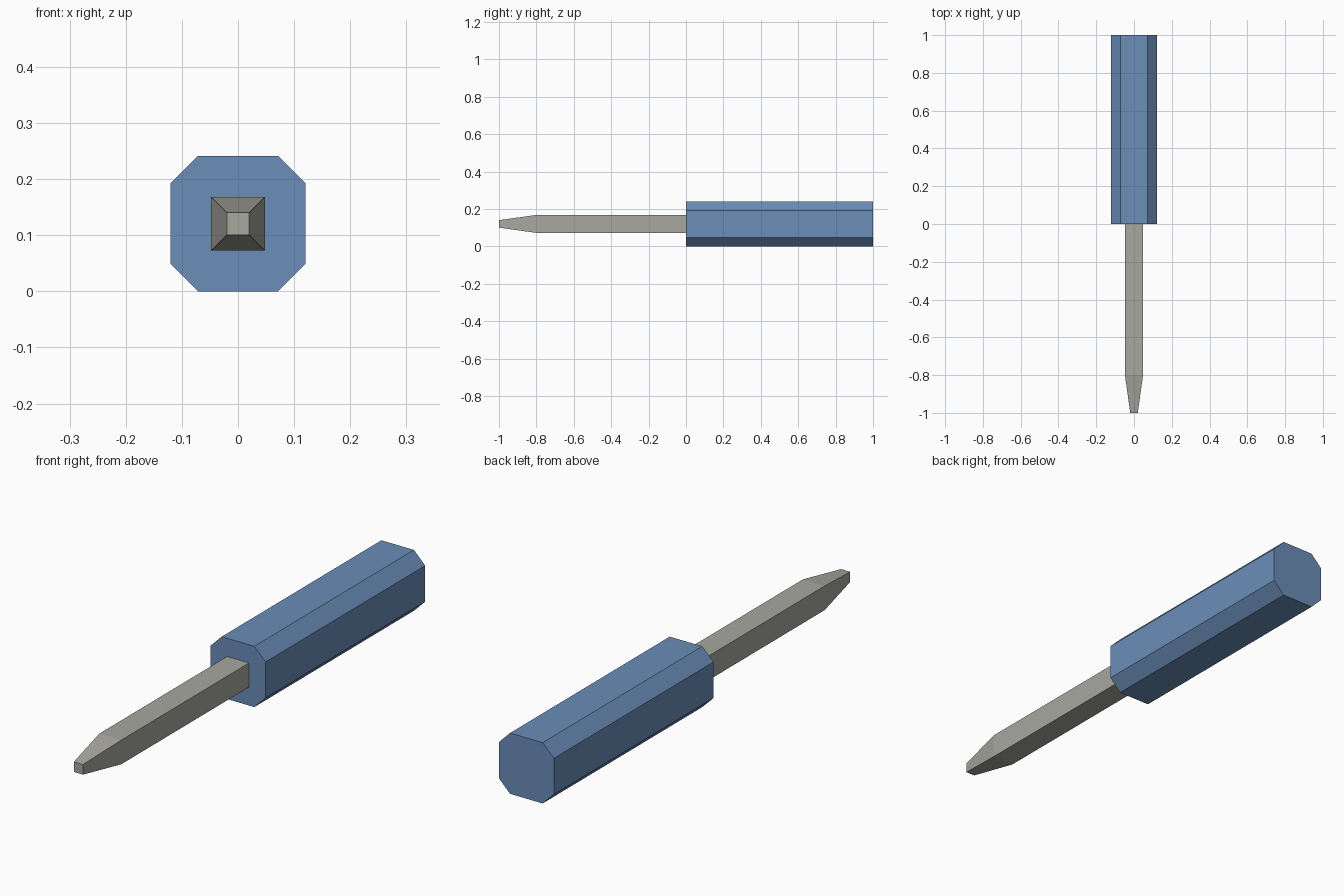
import bpy
import bmesh

cube = bpy.data.objects.get("Cube")
if cube:
    bpy.data.objects.remove(cube, do_unlink=True)

AXIS_Z = 0.1205


def make_material(name, rgb):
    mat = bpy.data.materials.new(name)
    mat.use_nodes = True
    colour = (*rgb, 1.0)
    mat.diffuse_color = colour
    mat.node_tree.nodes["Principled BSDF"].inputs["Base Color"].default_value = colour
    return mat


def square(half, chamfer=0.0):
    """Square section, with cut corners when chamfer is set."""
    if not chamfer:
        return [(half, half), (-half, half), (-half, -half), (half, -half)]
    c = half - chamfer
    return [(half, c), (c, half), (-c, half), (-half, c),
            (-half, -c), (-c, -half), (c, -half), (half, -c)]


def loft(name, stations, mat):
    """Bridge matching sections placed along y and cap both ends."""
    bm = bmesh.new()
    rings = [[bm.verts.new((x, y, z + AXIS_Z)) for x, z in section]
             for y, section in stations]
    for a, b in zip(rings, rings[1:]):
        for i in range(len(a)):
            j = (i + 1) % len(a)
            bm.faces.new((a[i], a[j], b[j], b[i]))
    bm.faces.new(rings[0])
    bm.faces.new(rings[-1])
    bmesh.ops.recalc_face_normals(bm, faces=bm.faces)
    mesh = bpy.data.meshes.new(name)
    bm.to_mesh(mesh)
    bm.free()
    mesh.materials.append(mat)
    obj = bpy.data.objects.new(name, mesh)
    bpy.context.collection.objects.link(obj)
    return obj


blue = make_material("handle blue", (0.147, 0.266, 0.479))
steel = make_material("steel grey", (0.392, 0.392, 0.352))

# Eight-sided grip
grip = square(0.1205, 0.049)
loft("handle", [(0.0, grip), (1.0, grip)], blue)

# Square shaft tapering to a blunt tip
loft("shaft", [(-1.0, square(0.02)), (-0.8, square(0.048)), (0.0, square(0.048))], steel)
